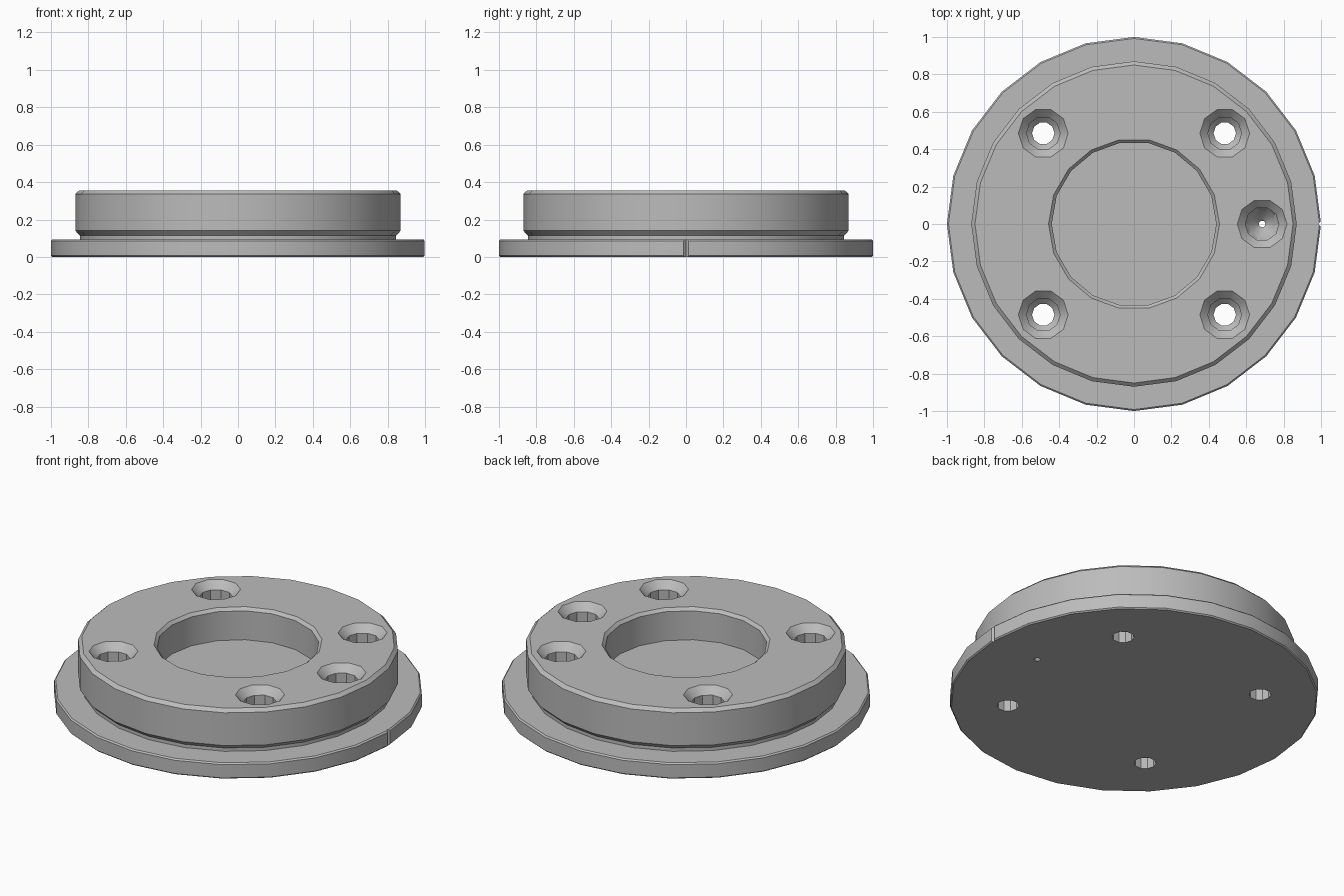
import bpy, bmesh, math

cube = bpy.data.objects.get("Cube")
if cube:
    bpy.data.objects.remove(cube, do_unlink=True)

grey = bpy.data.materials.new("machined grey")
grey.use_nodes = True
colour = (0.5, 0.5, 0.5, 1)
grey.diffuse_color = colour
grey.node_tree.nodes["Principled BSDF"].inputs["Base Color"].default_value = colour


def lathe(name, profile, sides, x=0, y=0):
    """Closed turned solid from (radius, height) pairs, bottom to top."""
    bm = bmesh.new()
    rings = []
    for r, z in profile:
        angles = [math.tau * i / sides for i in range(sides)]
        rings.append([bm.verts.new((x + r * math.cos(a), y + r * math.sin(a), z)) for a in angles])
    for low, high in zip(rings, rings[1:]):
        for i in range(sides):
            j = (i + 1) % sides
            bm.faces.new((low[i], low[j], high[j], high[i]))
    bm.faces.new(rings[0][::-1])
    bm.faces.new(rings[-1])
    mesh = bpy.data.meshes.new(name)
    bm.to_mesh(mesh)
    bm.free()
    mesh.materials.append(grey)
    obj = bpy.data.objects.new(name, mesh)
    bpy.context.collection.objects.link(obj)
    return obj


# Flange, relief groove and raised boss as one turned body
body = lathe("flanged_hub", [
    (0.993, 0), (1, 0.007), (1, 0.086), (0.992, 0.094), (0.845, 0.094),
    (0.845, 0.114), (0.87, 0.14), (0.87, 0.336), (0.85, 0.355)], 24)

# Central recess with chamfered rim
cutters = [lathe("recess_cutter", [(0.44, 0.165), (0.44, 0.338), (0.457, 0.355), (0.502, 0.4)], 18)]

# Four stepped screw holes
screw = [(0.06, -0.1), (0.06, 0.16), (0.09, 0.19), (0.09, 0.312), (0.133, 0.355), (0.178, 0.4)]
for sx in (-1, 1):
    for sy in (-1, 1):
        cutters.append(lathe("screw_hole_cutter", screw, 10, sx * 0.485, sy * 0.485))

# Conical pilot hole with pinhole outlet
pilot = [(0.018, -0.1), (0.018, 0.1), (0.07, 0.15), (0.09, 0.18),
         (0.09, 0.312), (0.133, 0.355), (0.178, 0.4)]
cutters.append(lathe("pilot_hole_cutter", pilot, 10, 0.685))

# Index notch on the flange edge
cutters.append(lathe("notch_cutter", [(0.015, -0.1), (0.015, 0.105)], 4, 1))

bpy.ops.object.select_all(action="DESELECT")
body.select_set(True)
bpy.context.view_layer.objects.active = body
for cutter in cutters:
    cut = body.modifiers.new("cut", "BOOLEAN")
    cut.operation = "DIFFERENCE"
    cut.solver = "EXACT"
    cut.object = cutter
    bpy.ops.object.modifier_apply(modifier=cut.name)
    bpy.data.objects.remove(cutter, do_unlink=True)
bpy.ops.object.shade_smooth_by_angle(angle=math.radians(28))
